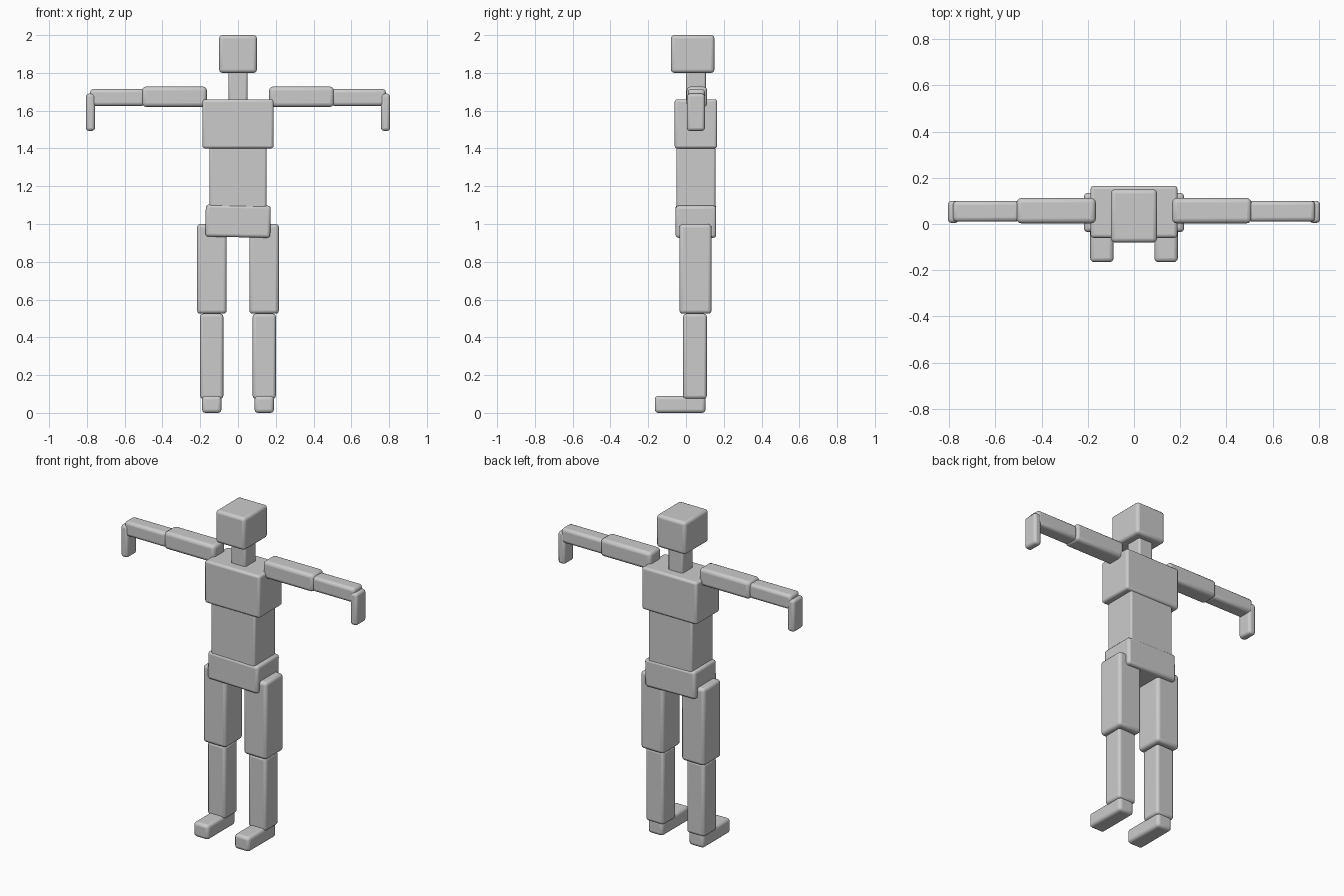
import bpy, math
from mathutils import Matrix

if "Cube" in bpy.data.objects:
    bpy.data.objects.remove(bpy.data.objects["Cube"])

grey = bpy.data.materials.new("plain grey")
grey.diffuse_color = (0.6, 0.6, 0.6, 1)
grey.use_nodes = True
grey.node_tree.nodes["Principled BSDF"].inputs["Base Color"].default_value = grey.diffuse_color


def block(name, x, y, z, bevel=0.018, tilt=0.0):
    """Rounded box spanning the given (min, max) ranges, optionally rolled about y."""
    bpy.ops.mesh.primitive_cube_add(size=1)
    ob = bpy.context.object
    ob.name = name
    size = [r[1] - r[0] for r in (x, y, z)]
    ob.data.transform(Matrix.Rotation(tilt, 4, 'Y') @ Matrix.Diagonal((*size, 1)))
    ob.location = [(r[0] + r[1]) / 2 for r in (x, y, z)]
    ob.data.materials.append(grey)
    mod = ob.modifiers.new("rounded edges", 'BEVEL')
    mod.width = bevel
    mod.segments = 3
    bpy.ops.object.shade_smooth_by_angle(angle=math.radians(40))
    return ob


# Head and torso
block("head", (-0.10, 0.10), (-0.08, 0.15), (1.80, 2.0))
block("neck", (-0.05, 0.05), (0.0, 0.105), (1.63, 1.82), 0.012)
block("chest", (-0.188, 0.188), (-0.06, 0.165), (1.40, 1.66), 0.014)
block("abdomen", (-0.15, 0.15), (-0.05, 0.155), (1.08, 1.41), 0.01)
block("pelvis", (-0.172, 0.172), (-0.055, 0.16), (0.93, 1.10), 0.016, math.radians(1.2))

# Limbs, each mirrored to both sides
limbs = [
    ("upper_arm", (0.165, 0.508), (0.003, 0.112), (1.62, 1.727), 0.02),
    ("forearm", (0.495, 0.783), (0.01, 0.10), (1.625, 1.715), 0.018),
    ("hand", (0.757, 0.805), (0.005, 0.10), (1.493, 1.69), 0.016),
    ("thigh", (0.06, 0.217), (-0.035, 0.135), (0.525, 1.0), 0.018),
    ("shin", (0.078, 0.20), (-0.015, 0.11), (0.075, 0.525), 0.016),
    ("foot", (0.088, 0.19), (-0.165, 0.103), (0.0, 0.09), 0.018),
]
for name, x, y, z, bevel in limbs:
    block("left_" + name, x, y, z, bevel)
    block("right_" + name, (-x[1], -x[0]), y, z, bevel)
